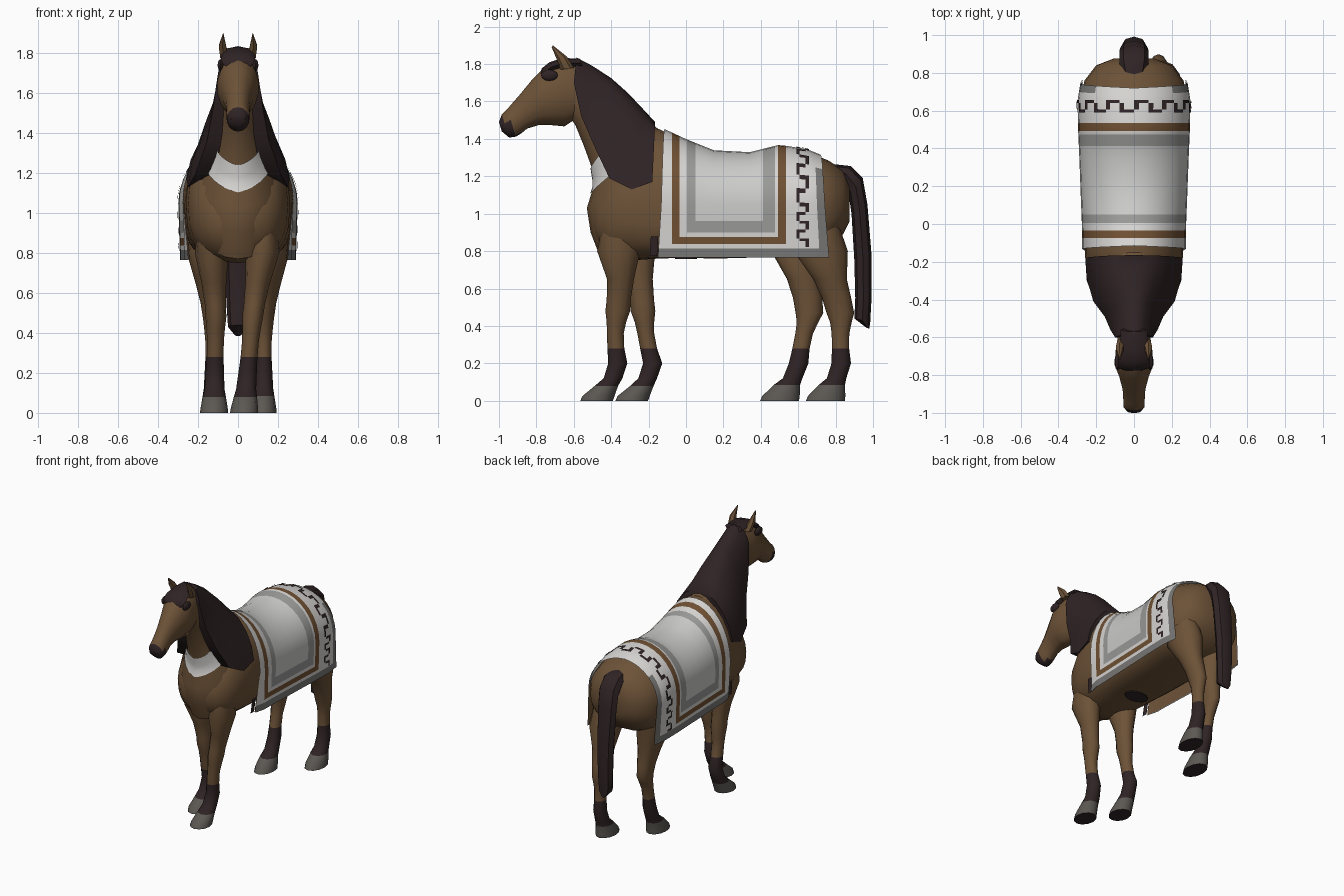
import bpy, bmesh, math
from mathutils import Vector

if "Cube" in bpy.data.objects:
    bpy.data.objects.remove(bpy.data.objects["Cube"])

# ---------- colours ----------
COLOURS = {
    "coat brown": (.152, .085, .039), "dark hair": (.029, .017, .018), "hoof grey": (.107, .098, .087),
    "border grey": (.19, .187, .185), "cloth white": (.67, .66, .64), "band brown": (.16, .08, .033),
    "light grey": (.32, .32, .315), "panel white": (.60, .60, .59)}
MATS, IDX = [], {}
for i, (name, c) in enumerate(COLOURS.items()):
    m = bpy.data.materials.new(name)
    m.diffuse_color = (*c, 1)
    m.use_nodes = True
    m.node_tree.nodes["Principled BSDF"].inputs["Base Color"].default_value = m.diffuse_color
    MATS.append(m)
    IDX[name] = i


# ---------- helpers ----------
def finish(name, bm, rule, angle=40):
    """rule(face) gives a colour name."""
    bmesh.ops.recalc_face_normals(bm, faces=bm.faces)
    bm.normal_update()
    me = bpy.data.meshes.new(name)
    for f in bm.faces:
        f.material_index = IDX[rule(f) if callable(rule) else rule]
    bm.to_mesh(me)
    bm.free()
    used = sorted({p.material_index for p in me.polygons})
    for i in used:
        me.materials.append(MATS[i])
    for p in me.polygons:
        p.material_index = used.index(p.material_index)
    ob = bpy.data.objects.new(name, me)
    bpy.context.collection.objects.link(ob)
    bpy.ops.object.select_all(action='DESELECT')
    ob.select_set(True)
    bpy.context.view_layer.objects.active = ob
    bpy.ops.object.shade_smooth_by_angle(angle=math.radians(angle))


def loft(name, rings, rule, angle=40):
    """Closed tube through rings, capped at both ends."""
    bm = bmesh.new()
    vs = [[bm.verts.new(p) for p in r] for r in rings]
    n = len(vs[0])
    for a, b in zip(vs, vs[1:]):
        for i in range(n):
            bm.faces.new((a[i], a[(i + 1) % n], b[(i + 1) % n], b[i]))
    bm.faces.new(vs[0])
    bm.faces.new(vs[-1])
    finish(name, bm, rule, angle)


def sheet(name, point, us, vs, rule):
    """Open grid; rule(i, j) gives a colour name, or None for a hole."""
    bm = bmesh.new()
    g = [[bm.verts.new(point(u, v)) for v in vs] for u in us]
    lay = bm.faces.layers.int.new("colour")
    for i in range(len(us) - 1):
        for j in range(len(vs) - 1):
            c = rule(i, j)
            if c:
                f = bm.faces.new((g[i][j], g[i + 1][j], g[i + 1][j + 1], g[i][j + 1]))
                f[lay] = IDX[c]
    bmesh.ops.delete(bm, geom=[v for v in bm.verts if not v.link_faces], context='VERTS')
    names = list(COLOURS)
    finish(name, bm, lambda f: names[f[lay]])


def oval_pt(f, b, w, a, x=0, off=0):
    """Point on the oval between side-view points f and b; angle 0 is at f."""
    F, B = Vector((x, *f)), Vector((x, *b))
    h = (B - F) / 2
    h += h.normalized() * off
    return (F + B) / 2 - h * math.cos(a) + Vector(((w + off) * math.sin(a), 0, 0))


def oval(f, b, w, x=0, n=14):
    return [oval_pt(f, b, w, math.tau * i / n, x) for i in range(n)]


def lerp_table(table, t):
    for a, b in zip(table, table[1:]):
        if t <= b[0]:
            k = max(0, (t - a[0]) / (b[0] - a[0]))
            return [p + (q - p) * k for p, q in zip(a, b)]
    return list(table[-1])


# ---------- body: y, top, bottom, half width, squareness of the belly ----------
BODY = [(-.50, 1.02, .91, .07, .9), (-.47, 1.10, .84, .15, .9), (-.41, 1.22, .77, .21, .85),
        (-.30, 1.38, .75, .25, .8), (-.15, 1.455, .76, .26, .68), (0, 1.385, .765, .262, .62),
        (.15, 1.325, .76, .268, .62), (.34, 1.315, .765, .275, .62), (.5, 1.355, .775, .282, .62),
        (.65, 1.33, .78, .285, .65), (.76, 1.285, .82, .262, .75), (.84, 1.235, .89, .2, .85),
        (.875, 1.15, .96, .11, .9)]


def body_ring(y, top, bot, w, e, n=24):
    mid, ring = min(1.05, (top + bot) / 2), []
    for i in range(n):
        c, s = math.cos(math.tau * i / n), math.sin(math.tau * i / n)
        if s > -1e-6:
            ring.append((c * w, y, mid + (top - mid) * s))
        else:
            ring.append((math.copysign(abs(c) ** e, c) * w, y, mid - (mid - bot) * abs(s) ** e))
    return ring


loft("body", [body_ring(*r) for r in BODY], "coat brown", 60)
# dark patch under the belly
loft("belly_patch", [[(.09 * math.cos(a) - .02, .06 * math.sin(a), z)
                      for a in [math.tau * i / 12 for i in range(12)]] for z in (.765, .757)], "dark hair")

# ---------- neck with chest, and chest bib ----------
NECK = [(-2, -.46, .77, .05, 1.1, .19), (-1, -.51, .90, .05, 1.25, .225), (0, -.53, 1.03, .02, 1.36, .215),
        (1, -.49, 1.16, -.1, 1.42, .172), (2, -.505, 1.25, -.2, 1.49, .135), (3, -.545, 1.36, -.31, 1.61, .11),
        (4, -.59, 1.47, -.42, 1.72, .095), (5, -.65, 1.56, -.55, 1.81, .085)]
loft("neck", [oval((a, b), (c, d), w, n=18) for _, a, b, c, d, w in NECK], "coat brown", 60)


def bib_point(t, a):
    _, p, q, r, s, w = lerp_table(NECK, t + .3 * (abs(a) - .35))
    return oval_pt((p, q), (r, s), w, a, off=.008)


sheet("chest_bib", bib_point, [.7, 1, 1.35, 1.7, 2.05], [math.radians(a) for a in range(-70, 71, 10)],
      lambda i, j: "cloth white")

# ---------- head ----------
HEAD = [(-.57, 1.80, -.60, 1.50, .085), (-.66, 1.82, -.65, 1.467, .098), (-.755, 1.785, -.735, 1.475, .105),
        (-.82, 1.72, -.79, 1.473, .08), (-.89, 1.635, -.85, 1.455, .062), (-.925, 1.595, -.88, 1.43, .059),
        (-.955, 1.56, -.91, 1.412, .058), (-.985, 1.53, -.945, 1.407, .057), (-1.0, 1.49, -.985, 1.44, .036)]


def head_colour(f):
    c = f.calc_center_median()
    return "dark hair" if c.z < 1.54 - 1.1 * (c.y + 1) and c.y < -.87 else "coat brown"


loft("head", [oval((a, b), (c, d), w) for a, b, c, d, w in HEAD], head_colour, 50)

# forelock
loft("forelock", [oval((y, z), (y + .02, z - .05), w, n=8) for y, z, w in
                  ((-.57, 1.83, .07), (-.66, 1.832, .075), (-.73, 1.81, .085), (-.77, 1.778, .085),
                   (-.787, 1.74, .035))], "dark hair")

# ears and eyes
for side, s in (("right", 1), ("left", -1)):
    loft("ear_" + side, [oval((y - r, z), (y + r, z + .01), r * .75, s * x, 6) for x, y, z, r in
                         ((.065, -.635, 1.77, .036), (.078, -.665, 1.83, .028), (.074, -.715, 1.89, .003))],
         "coat brown")
    bm = bmesh.new()
    bmesh.ops.create_uvsphere(bm, u_segments=10, v_segments=6, radius=1)
    for v in bm.verts:
        v.co = Vector((s * .087 + v.co.x * .016, -.73 + v.co.y * .045, 1.74 + v.co.z * .03))
    finish("eye_" + side, bm, "dark hair")

# ---------- mane: crest y z, lower edge y z, half width ----------
MANE = [(-.585, 1.835, -.60, 1.70, .10), (-.5, 1.79, -.56, 1.52, .125), (-.4, 1.725, -.49, 1.36, .155),
        (-.31, 1.645, -.41, 1.19, .215), (-.23, 1.56, -.29, 1.13, .25), (-.165, 1.49, -.18, 1.17, .258)]


def mane_ring(y, z, yb, zb, w):
    half = [(0, 0), (.04, .25), (.13, .46), (.4, .74), (.7, .92), (1, 1)]
    pts = [(k * w, y + (yb - y) * f, z + (zb - z) * f) for f, k in half]
    return pts + [(-a, b, c) for a, b, c in reversed(pts[1:])]


loft("mane", [mane_ring(*r) for r in MANE], "dark hair", 50)

# ---------- tail ----------
TAIL = [(.78, 1.19, .79, 1.265, .06), (.83, 1.17, .88, 1.255, .078), (.87, 1.1, .945, 1.19, .078),
        (.885, 1.0, .97, 1.05, .075), (.9, .75, .992, .78, .065), (.905, .55, .992, .55, .058),
        (.90, .44, .985, .42, .05), (.965, .39, .98, .385, .015)]
loft("tail", [oval((a, b), (c, d), w, n=8) for a, b, c, d, w in TAIL], "dark hair", 40)


# ---------- legs ----------
def leg_colour(f):
    z = f.calc_center_median().z
    if z < .08:
        return "dark hair" if f.normal.z < -.7 else "hoof grey"
    return "dark hair" if z < .28 else "coat brown"


FORE_Z = (.98, .8, .65, .54, .48, .42, .36, .28, .2, .12, .08, .025, 0)
FORE_RY = (.10, .115, .072, .064, .066, .052, .045, .045, .051, .05, .062, .086, .087)
FORE_RX = (.06, .085, .062, .053, .052, .046, .042, .042, .046, .05, .058, .068, .07)
HIND_Z = (1.05, .8, .65, .55, .47, .42, .36, .28, .2, .12, .085, .025, 0)
HIND_RY = (.10, .145, .09, .078, .074, .058, .047, .046, .052, .052, .07, .1, .104)
HIND_RX = (.07, .105, .075, .058, .05, .045, .04, .04, .045, .05, .056, .066, .068)
LEGS = {  # x at hoof, knee and top, then centre y for each height
    "front_leg_right": (FORE_Z, FORE_RY, FORE_RX, (.03, .075, .13),
                        (-.34, -.36, -.35, -.36, -.365, -.372, -.378, -.375, -.365, -.39, -.425, -.468, -.478)),
    "front_leg_left": (FORE_Z, FORE_RY, FORE_RX, (-.12, -.11, -.135),
                       (-.30, -.28, -.25, -.235, -.23, -.222, -.215, -.2, -.178, -.205, -.235, -.28, -.29)),
    "hind_leg_right": (HIND_Z, HIND_RY, HIND_RX, (.125, .13, .155),
                       (.68, .72, .77, .805, .825, .828, .826, .826, .83, .805, .78, .752, .745)),
    "hind_leg_left": (HIND_Z, HIND_RY, HIND_RX, (-.12, -.125, -.155),
                      (.66, .60, .63, .65, .66, .65, .632, .615, .602, .57, .54, .508, .5))}
for name, (zs, rys, rxs, (x2, x1, x0), ys) in LEGS.items():
    rings = []
    for z, ry, rx, y in zip(zs, rys, rxs, ys):
        x = lerp_table([(0, x2), (.5, x1), (.85, x0)], z)[1]
        rings.append(oval((y - ry, z), (y + ry, z), rx, x, 12))
    loft(name, rings, leg_colour, 45)


# ---------- blanket ----------
def cloth(y, h, off=.014):
    """h: 0 on the spine, +-1 at the widest line, +-2 at the hem."""
    top, w = lerp_table(BODY, y)[1], lerp_table(BODY, y)[3]
    k, s = abs(h), math.copysign(1, h)
    w += off
    shear = -.035 if y < -.1 else .045 if y > .7 else .03 if y > .66 else 0
    yy = y + shear * k / 2
    if k <= 1:
        a = k * math.pi / 2
        return (s * w * math.sin(a), yy, 1.05 + (top + off - 1.05) * math.cos(a))
    tuck = .03 * (k - 1) + (.07 * (k - 1) if y < -.1 else 0)
    return (s * w * (1 - tuck), yy, 1.05 - .285 * (k - 1))


HEM = [2 - (z - .765) / .285 for z in (.765, .815, .838, .875, .9, .962)]   # band heights
DOWN = sorted(HEM + [i / 8 for i in range(9)])
ROWS = [-h for h in reversed(DOWN)] + DOWN[1:]
COLS = [-.115, -.075, -.035, .005, .05, .15, .24, .34, .412, .475, .492, .535, .60, .65, .685, .72]
COL_LEVEL = [1, 2, 3, 4, 5, 5, 5, 5, 4, 3, 2, 1, 1, 1, 0]
BANDS = ["border grey", "cloth white", "band brown", "cloth white", "light grey", "panel white"]


def blanket_colour(i, j):
    k = abs(ROWS[j] + ROWS[j + 1]) / 2
    row = sum(k < h for h in HEM[1:])
    col = 1 if COL_LEVEL[i] == 0 and k < .5 else COL_LEVEL[i]   # rear border only on the flanks
    return BANDS[min(col, row)]


sheet("blanket", cloth, COLS, ROWS, blanket_colour)
# brown lining inside the flaps, and dark girth ends at the front hem
for side, s in (("right", 1), ("left", -1)):
    sheet("blanket_lining_" + side, lambda y, h: cloth(y, s * h, .008), COLS, [1, 1.5, 1.99],
          lambda i, j: "coat brown")
    sheet("girth_" + side, lambda y, h: cloth(y, s * h, .006), [-.16, -.12], [1.6, 1.8, 1.97],
          lambda i, j: "dark hair")

# meander trim: square wave of cells on a plate just above the cloth
WAVE = [1.8 * (i / 33 - 1) for i in range(67)]


def wave_colour(i, j):
    on = (i == 0 and j % 6 in (0, 1, 2)) or (i == 2 and j % 6 in (3, 4, 5)) or (i == 1 and j % 3 == 0)
    return "dark hair" if on else None


sheet("blanket_trim", lambda y, h: cloth(y, h, .019), [.59, .607, .64, .657], WAVE, wave_colour)
